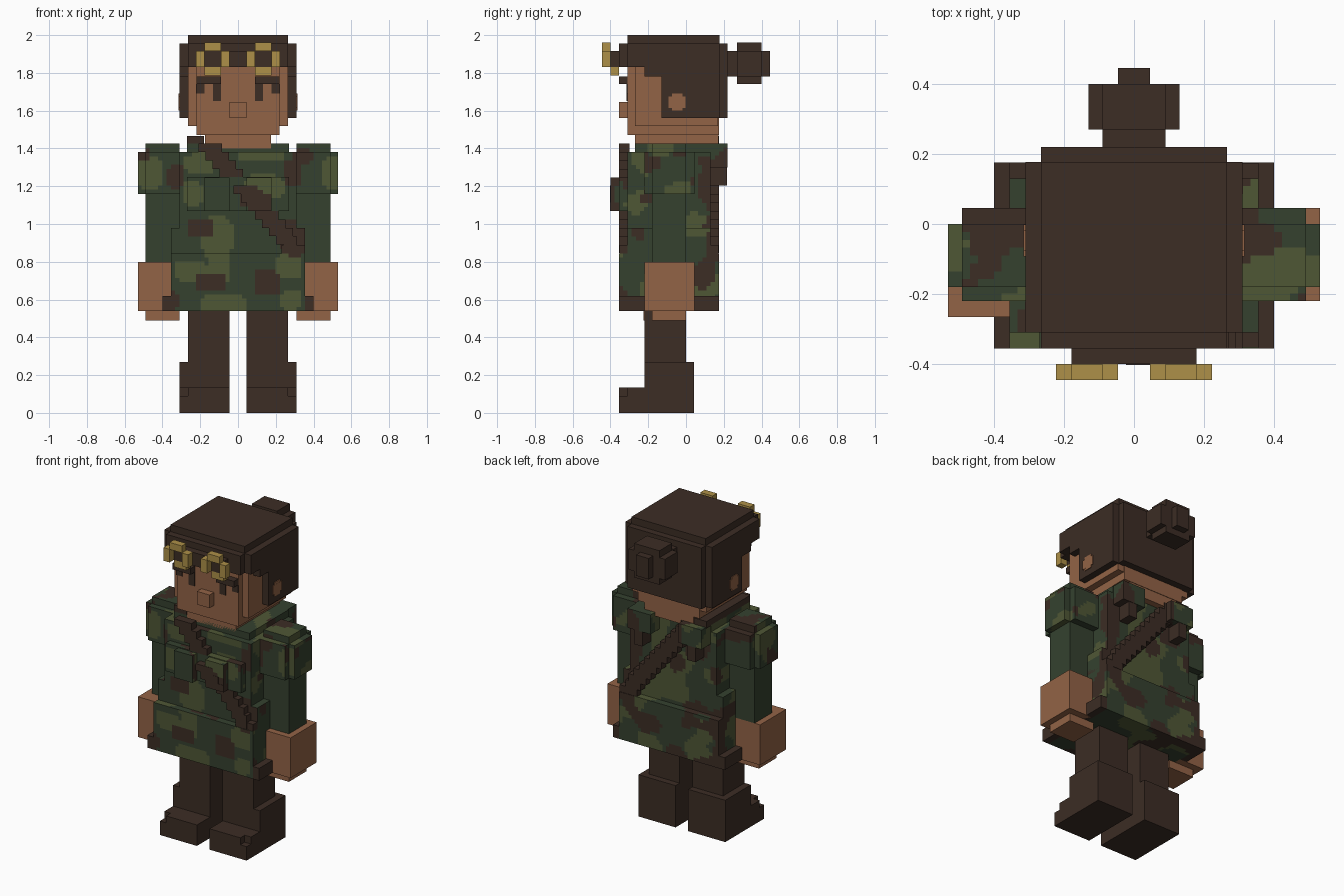
import bpy, bmesh
from mathutils import Vector, noise


def material(name, rgb):
    m = bpy.data.materials.new(name)
    m.diffuse_color = (*rgb, 1)
    return m


DARK = material("dark_brown", (0.045, 0.026, 0.018))
SKIN = material("skin", (0.29, 0.125, 0.061))
GOLD = material("brass", (0.42, 0.28, 0.065))
GREEN = material("forest_green", (0.035, 0.053, 0.028))
OLIVE = material("olive", (0.078, 0.095, 0.036))
CAMO = [GREEN, OLIVE, DARK]

# Cloth patches on front faces: x, z, half width, half height, colour index
PATCHES = [
    (-.25, .75, .09, .05, 1), (-.1, .77, .06, .09, 1), (-.08, .58, .13, .04, 1),
    (.27, .78, .07, .06, 1), (.28, .6, .05, .05, 1), (-.15, .69, .08, .05, 2),
    (.15, .69, .07, .07, 2), (-.36, .59, .04, .06, 2), (-.11, .93, .08, .11, 1),
    (-.2, .98, .07, .05, 2), (.3, .93, .07, .1, 2), (.14, 1.2, .1, .06, 1),
    (-.2, 1.32, .08, .05, 1), (.12, 1.36, .13, .03, 1), (-.24, 1.16, .05, .06, 1),
    (.09, 1.13, .08, .04, 2), (.29, 1.27, .05, .06, 2), (-.46, 1.27, .07, .08, 1),
    (-.51, 1.37, .04, .03, 2), (-.33, 1.25, .04, .06, 2), (.5, 1.27, .05, .08, 1),
    (.34, 1.36, .05, .04, 2),
]


def camo_index(p, n):
    if n.y < -0.5:
        hit = 0
        for x, z, rx, rz, c in PATCHES:
            if ((p.x - x) / rx) ** 4 + ((p.z - z) / rz) ** 4 < 1:
                hit = c
        return hit
    if noise.noise(p * 6 + Vector((3.1, 7.7, 1.3))) > 0.2:
        return 2
    return 1 if noise.noise(p * 5 + Vector((9.4, 2.2, 5.8))) > 0.08 else 0


def finish(name, bm, mats):
    bmesh.ops.recalc_face_normals(bm, faces=bm.faces[:])
    me = bpy.data.meshes.new(name)
    bm.to_mesh(me)
    bm.free()
    for m in mats:
        me.materials.append(m)
    ob = bpy.data.objects.new(name, me)
    bpy.context.collection.objects.link(ob)
    return ob


def add_box(bm, b):
    x0, x1, y0, y1, z0, z1 = b
    vs = bmesh.ops.create_cube(bm, size=1)["verts"]
    for v in vs:
        v.co = ((x0, x1)[v.co.x > 0], (y0, y1)[v.co.y > 0], (z0, z1)[v.co.z > 0])


def boxes(name, mat, *bounds):
    bm = bmesh.new()
    for b in bounds:
        add_box(bm, b)
    return finish(name, bm, [mat])


def flip(b):
    return (-b[1], -b[0], *b[2:])


def camo_boxes(name, *bounds, cell=0.022):
    """Boxes whose faces are cut into small cells and coloured as cloth patches."""
    bm = bmesh.new()
    for b in bounds:
        part = bmesh.new()
        add_box(part, b)
        for axis in range(3):
            lo, hi = b[2 * axis], b[2 * axis + 1]
            n = max(1, round((hi - lo) / cell))
            no = Vector([float(i == axis) for i in range(3)])
            for k in range(1, n):
                bmesh.ops.bisect_plane(part, geom=part.verts[:] + part.edges[:] + part.faces[:],
                                       plane_co=no * (lo + (hi - lo) * k / n), plane_no=no)
        part.normal_update()
        for f in part.faces:
            f.material_index = camo_index(f.calc_center_median(), f.normal)
        bmesh.ops.dissolve_limit(part, angle_limit=0.01, verts=part.verts[:],
                                 edges=part.edges[:], delimit={'MATERIAL'})
        tmp = bpy.data.meshes.new("tmp")
        part.to_mesh(tmp)
        part.free()
        bm.from_mesh(tmp)
        bpy.data.meshes.remove(tmp)
    return finish(name, bm, CAMO)


# Head: face, cheeks, chin and nose
boxes("head", SKIN, (-.22, .22, -.31, .175, 1.47, 1.85), (-.265, .265, -.27, .17, 1.52, 1.85),
      (-.175, .175, -.27, .172, 1.40, 1.47))
boxes("nose", SKIN, (-.045, .045, -.355, -.31, 1.56, 1.645))

# Hair cap, fringe, sides and back
boxes("hair", DARK, (-.265, .265, -.31, .177, 1.90, 2.0), (-.31, .31, -.31, .177, 1.83, 1.955),
      (-.265, .265, -.355, .22, 1.83, 1.955), (-.31, .31, -.13, .177, 1.56, 1.84),
      (-.31, .31, -.22, -.13, 1.78, 1.84), (-.265, .265, -.1, .22, 1.56, 1.84))
side_lock = (.265, .31, -.2, -.13, 1.70, 1.78)
boxes("bun", DARK, (-.09, .09, .22, .27, 1.78, 1.915), (-.13, .13, .27, .40, 1.78, 1.915),
      (-.09, .09, .27, .40, 1.74, 1.96), (-.045, .045, .40, .445, 1.78, 1.915))

# Ears, eyes and brows, mirrored
for side in ("right", "left"):
    m = (lambda b: b) if side == "right" else flip
    boxes(side + "_ear", SKIN, m((.306, .315, -.092, -.002, 1.615, 1.675)),
          m((.306, .3145, -.075, -.018, 1.6, 1.69)))
    boxes(side + "_brow", DARK, m((.09, .22, -.355, -.31, 1.74, 1.78)))
    boxes(side + "_eye", DARK, m((.09, .133, -.316, -.308, 1.65, 1.74)),
          m((.178, .222, -.316, -.308, 1.69, 1.74)))

    # Goggle rims
    boxes(side + "_goggle_rim", GOLD, m((.09, .178, -.445, -.40, 1.915, 1.96)),
          m((.045, .09, -.445, -.40, 1.83, 1.915)), m((.178, .222, -.445, -.40, 1.83, 1.915)),
          m((.09, .178, -.40, -.355, 1.785, 1.83)))

    # Puffed sleeve and arm
    camo_boxes(side + "_sleeve_cap", m((.31, .49, -.22, .045, 1.16, 1.38)),
               m((.31, .49, -.18, 0, 1.38, 1.425)), m((.49, .53, -.18, 0, 1.16, 1.38)))
    boxes(side + "_sleeve", GREEN, m((.31, .49, -.18, 0, .80, 1.16)))

    # Hand and fingers, the left one held slightly forward
    d = 0 if side == "right" else -.045
    boxes(side + "_hand", SKIN, m((.35, .53, -.22 + d, .045 + d, .54, .80)),
          m((.31, .49, -.18 + d, d, .49, .54)))

    # Leg and boot
    boxes(side + "_leg", DARK, m((.045, .265, -.22, 0, .27, .56)))
    boxes(side + "_boot", DARK, m((.045, .31, -.22, .042, 0, .27)),
          m((.045, .31, -.355, -.22, 0, .09)), m((.045, .265, -.355, -.22, .09, .135)),
          m((.265, .31, -.31, -.22, .09, .135)))

    # Raised hem and back shoulder folds
    boxes(side + "_hem", DARK, m((.355, .40, -.355, .175, .54, .62)))
    boxes(side + "_back_fold", DARK, m((.16, .22, .13, .218, 1.205, 1.38)))
    camo_boxes(side + "_shoulder_fold", m((.1, .265, .13, .22, 1.30, 1.425)))

boxes("goggle_band", DARK, (-.178, .178, -.40, -.355, 1.83, 1.915))

# Tunic: chest, waist, skirt and bust
camo_boxes("tunic_body", (-.31, .31, -.31, .13, .845, 1.38), (-.27, .27, -.27, .13, 1.38, 1.425))
camo_boxes("tunic_waist", (-.355, .355, -.31, .13, .845, .98))
camo_boxes("tunic_skirt", (-.355, .355, -.355, .175, .54, .845))
camo_boxes("tunic_bust", (-.27, .27, -.355, -.31, 1.07, 1.25),
           (.045, .178, -.40, -.355, 1.07, 1.245), (-.178, -.045, -.40, -.355, 1.07, 1.245))

# Stepped strap across chest and back, over one shoulder
STEP = 0.0445
strap = [(-.27, -.18, -.27, .175, 1.42, 1.465)]
for i in range(13):
    top = 1.425 - i * STEP
    x = -.21 + i * .0375
    front = -.402 if 1.06 < top - STEP / 2 < 1.22 else -.355
    x1 = min(x + .125, .31)
    strap.append((x, x1, front, -.30, top - STEP, top))
    strap.append((x, x1, .12, .175, top - STEP, top))
strap.append((.23, .355, -.352, .172, .845, .89))
boxes("shoulder_strap", DARK, *strap)
